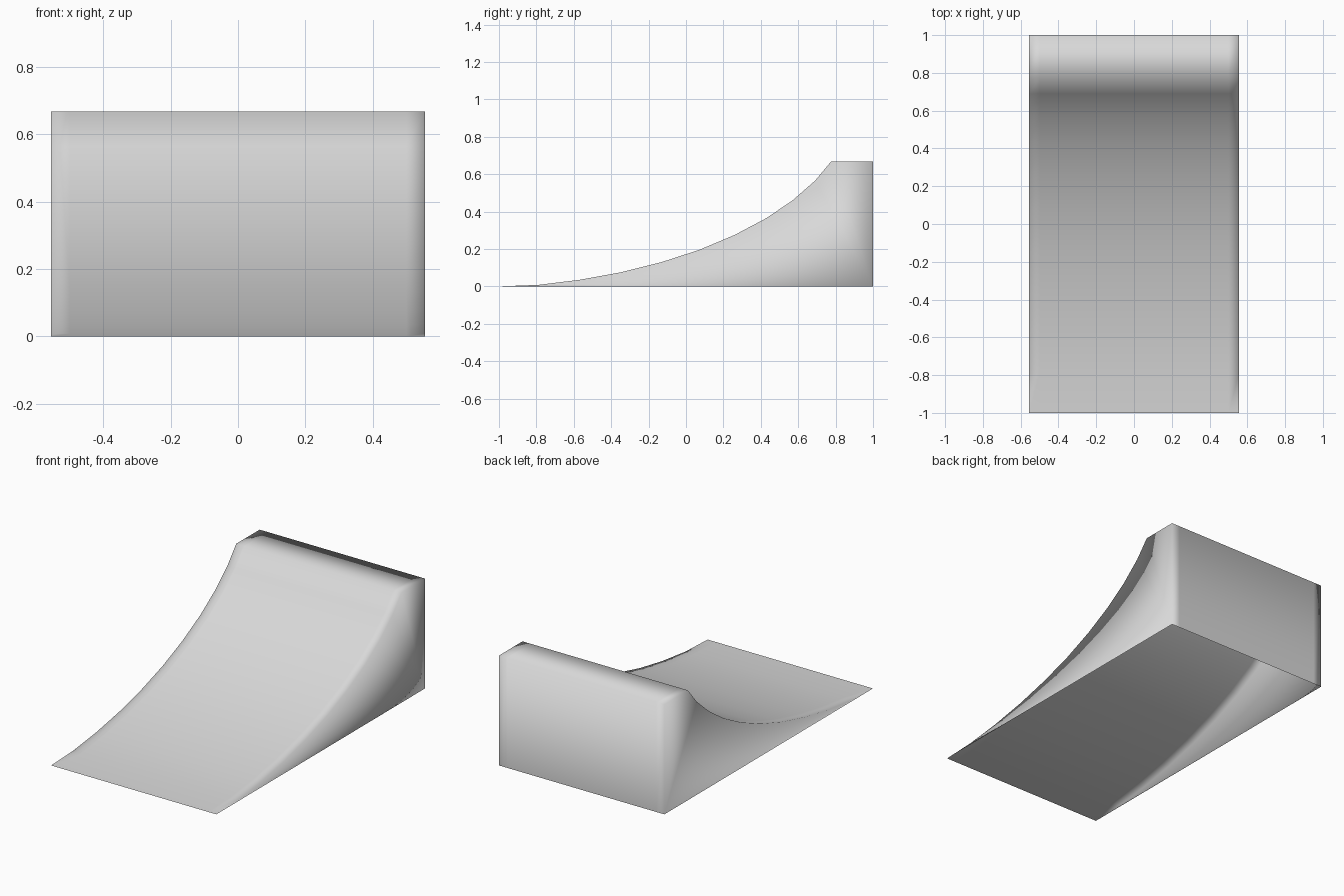
import bpy
import bmesh

cube = bpy.data.objects.get("Cube")
if cube:
    bpy.data.objects.remove(cube)

# Plain grey finish
grey = bpy.data.materials.new("light_grey")
grey.use_nodes = True
colour = (0.69, 0.69, 0.69, 1)
grey.diffuse_color = colour
grey.node_tree.nodes["Principled BSDF"].inputs["Base Color"].default_value = colour

# Side profile (y, z): curved riding surface, then the flat deck and back wall
curve = [(-1, 0), (-0.79, 0.008), (-0.57, 0.035), (-0.35, 0.075), (-0.13, 0.13),
         (0.07, 0.195), (0.26, 0.275), (0.43, 0.365), (0.57, 0.46), (0.69, 0.565),
         (0.775, 0.667)]
profile = curve + [(1, 0.667), (1, 0)]
stations = (-0.555, -0.5, 0.5, 0.555)

# Skin the profile across the width, leaving the hollow underside open
bm = bmesh.new()
rings = [[bm.verts.new((x, y, z)) for y, z in profile] for x in stations]
for a, b in zip(rings, rings[1:]):
    for i in range(len(profile) - 1):
        bm.faces.new((a[i], b[i], b[i + 1], a[i + 1]))

# Flat side walls, wound to face outward
bm.faces.new(rings[0])
bm.faces.new(reversed(rings[-1]))
bm.normal_update()

mesh = bpy.data.meshes.new("ramp")
bm.to_mesh(mesh)
bm.free()
mesh.materials.append(grey)
mesh.shade_smooth()
ramp = bpy.data.objects.new("ramp", mesh)
bpy.context.collection.objects.link(ramp)
